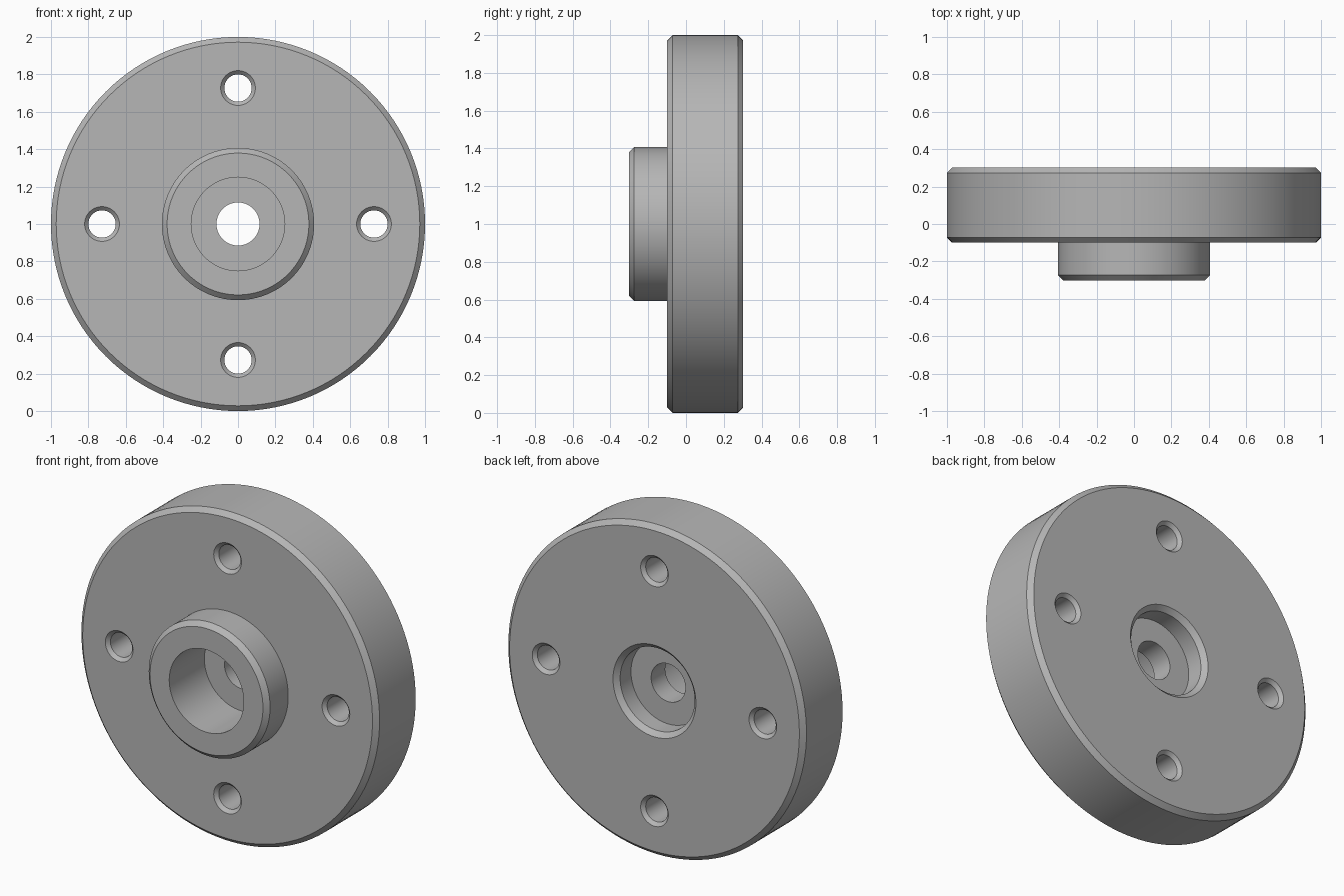
import bpy, bmesh, math
from mathutils import Matrix, Vector

default = bpy.data.objects.get("Cube")
if default:
    bpy.data.objects.remove(default, do_unlink=True)

STEEL = (0.47, 0.47, 0.47, 1)
CENTRE = Vector((0, 0, 1))
CHAMFER = 0.028
FRONT, BACK, HUB_FRONT = -0.1, 0.302, -0.302
BOLT_CIRCLE = 0.727

steel = bpy.data.materials.new("grey metal")
steel.use_nodes = True
steel.diffuse_color = STEEL
steel.node_tree.nodes["Principled BSDF"].inputs["Base Color"].default_value = STEEL


def lathe(bm, profile, centre, steps):
    """Revolve a closed (radius, y) profile around the y axis through centre."""
    rings = []
    for radius, y in profile:
        if radius == 0:
            rings.append([bm.verts.new(centre + Vector((0, y, 0)))] * steps)
            continue
        ring = []
        for i in range(steps):
            a = math.tau * i / steps
            ring.append(bm.verts.new(
                centre + Vector((radius * math.cos(a), y, radius * math.sin(a)))))
        rings.append(ring)
    for a, b in zip(rings, rings[1:] + rings[:1]):
        for i in range(steps):
            j = (i + 1) % steps
            corners = list(dict.fromkeys((a[i], a[j], b[j], b[i])))
            if len(corners) > 2:
                bm.faces.new(corners)


def finish(name, bm):
    bmesh.ops.recalc_face_normals(bm, faces=bm.faces)
    mesh = bpy.data.meshes.new(name)
    bm.to_mesh(mesh)
    bm.free()
    mesh.materials.append(steel)
    obj = bpy.data.objects.new(name, mesh)
    bpy.context.collection.objects.link(obj)
    return obj


# Flange, hub, stepped bore and back recess in one turned section
bore, rim, hub, shaft = 0.25, 1.0, 0.407, 0.115
front_floor, back_floor = 0.035, 0.17
section = [
    (bore, HUB_FRONT), (hub - CHAMFER, HUB_FRONT), (hub, HUB_FRONT + CHAMFER),
    (hub, FRONT), (rim - CHAMFER, FRONT), (rim, FRONT + CHAMFER),
    (rim, BACK - CHAMFER), (rim - CHAMFER, BACK),
    (bore + CHAMFER, BACK), (bore, BACK - CHAMFER),
    (bore, back_floor), (shaft, back_floor),
    (shaft, front_floor), (bore, front_floor),
]
bm = bmesh.new()
lathe(bm, section, CENTRE, 128)
flange = finish("flanged_hub", bm)

# Four bolt holes, countersunk on both faces
hole, sink, over = 0.073, 0.02, 0.05
drill = [
    (0, FRONT - over), (hole + sink + over, FRONT - over), (hole, FRONT + sink),
    (hole, BACK - sink), (hole + sink + over, BACK + over), (0, BACK + over),
]
bm = bmesh.new()
for k in range(4):
    turn = Matrix.Rotation(math.tau * k / 4, 3, 'Y')
    lathe(bm, drill, CENTRE + turn @ Vector((BOLT_CIRCLE, 0, 0)), 48)
cutter = finish("bolt_hole_cutter", bm)
cutter.hide_render = True

cut = flange.modifiers.new("bolt holes", 'BOOLEAN')
cut.operation = 'DIFFERENCE'
cut.solver = 'EXACT'
cut.object = cutter

bpy.ops.object.select_all(action='DESELECT')
flange.select_set(True)
bpy.context.view_layer.objects.active = flange
bpy.ops.object.modifier_apply(modifier=cut.name)
bpy.data.objects.remove(cutter, do_unlink=True)
bpy.ops.object.shade_smooth_by_angle(angle=math.radians(30))
